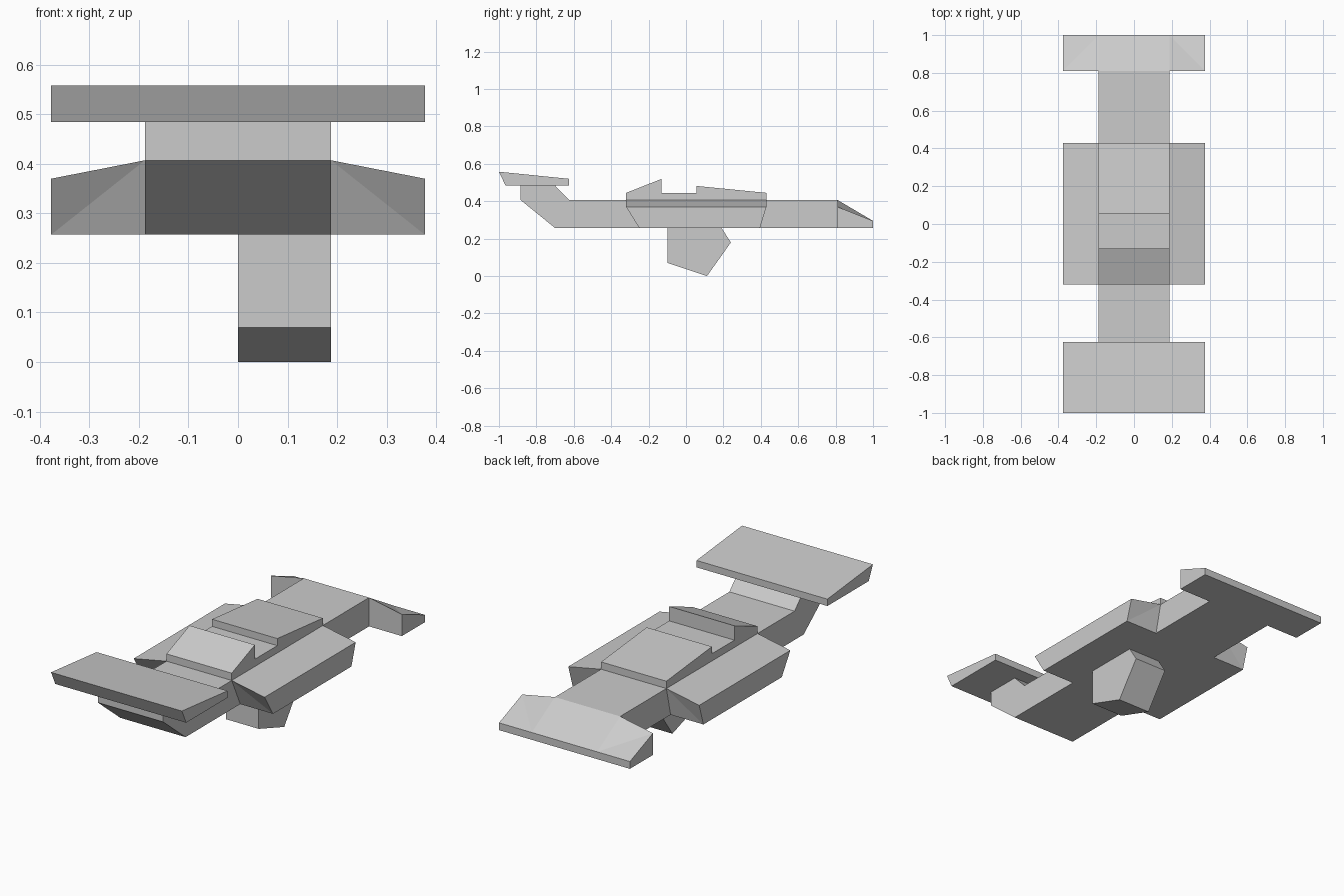
import bpy, bmesh

if "Cube" in bpy.data.objects:
    bpy.data.objects.remove(bpy.data.objects["Cube"])


def loft(name, inner, outer, x0, x1, flip=(), mirror=False):
    """Join two (y, z) profiles at x0 and x1; 'flip' picks the other diagonal."""
    bm = bmesh.new()
    a = [bm.verts.new((x0, y, z)) for y, z in inner]
    b = [bm.verts.new((x1, y, z)) for y, z in outer]
    bm.faces.new(a)
    bm.faces.new(b[::-1])
    n = len(a)
    for i in range(n):
        j = (i + 1) % n
        if i in flip:
            tris = ((a[i], b[i], a[j]), (b[i], b[j], a[j]))
        else:
            tris = ((a[i], b[i], b[j]), (a[i], b[j], a[j]))
        for t in tris:
            bm.faces.new(t)
    # merge flat triangle pairs, keep the creases
    bmesh.ops.dissolve_limit(bm, angle_limit=0.005, verts=bm.verts, edges=bm.edges)
    bmesh.ops.recalc_face_normals(bm, faces=bm.faces)
    mesh = bpy.data.meshes.new(name)
    bm.to_mesh(mesh)
    bm.free()
    obj = bpy.data.objects.new(name, mesh)
    bpy.context.collection.objects.link(obj)
    if mirror:
        obj.modifiers.new("Mirror", 'MIRROR')
    return obj


def prism(name, profile, x0, x1):
    return loft(name, profile, profile, x0, x1)


W, S = 0.188, 0.377            # half widths: hull and wings
LOW, DECK, EDGE = 0.257, 0.407, 0.37

# hull with upswept end that carries the raised wing
prism("hull", [(-0.7, LOW), (1, LOW), (1, 0.295), (0.81, DECK), (-0.625, DECK),
               (-0.7, 0.484), (-0.885, 0.484), (-0.885, DECK)], -W, W)

# raised wing
prism("raised_wing", [(-0.965, 0.484), (-0.625, 0.484), (-0.625, 0.52), (-1, 0.558)], -S, S)

# cockpit block with a gap for the seat
prism("cockpit", [(-0.32, DECK), (0.43, DECK), (0.43, 0.445), (0.055, 0.482),
                  (0.055, 0.445), (-0.13, 0.445), (-0.13, 0.52), (-0.32, 0.445)], -W, W)

# side pods, undercut at both ends
loft("side_pods",
     [(-0.32, DECK), (-0.25, LOW), (0.395, LOW), (0.43, DECK)],
     [(-0.32, EDGE), (-0.25, LOW), (0.395, LOW), (0.43, EDGE)],
     W, S, flip=(2,), mirror=True)

# low wing tips beside the sloping hull end
loft("low_wing_tips",
     [(0.81, LOW), (1, LOW), (1, 0.295), (0.81, DECK)],
     [(0.81, LOW), (1, LOW), (1, 0.295), (0.81, EDGE)],
     W, S, mirror=True)

# handle block below, on one side only
prism("under_block", [(-0.098, LOW), (-0.098, 0.07), (0.112, 0), (0.24, 0.18), (0.19, LOW)], 0, W)
